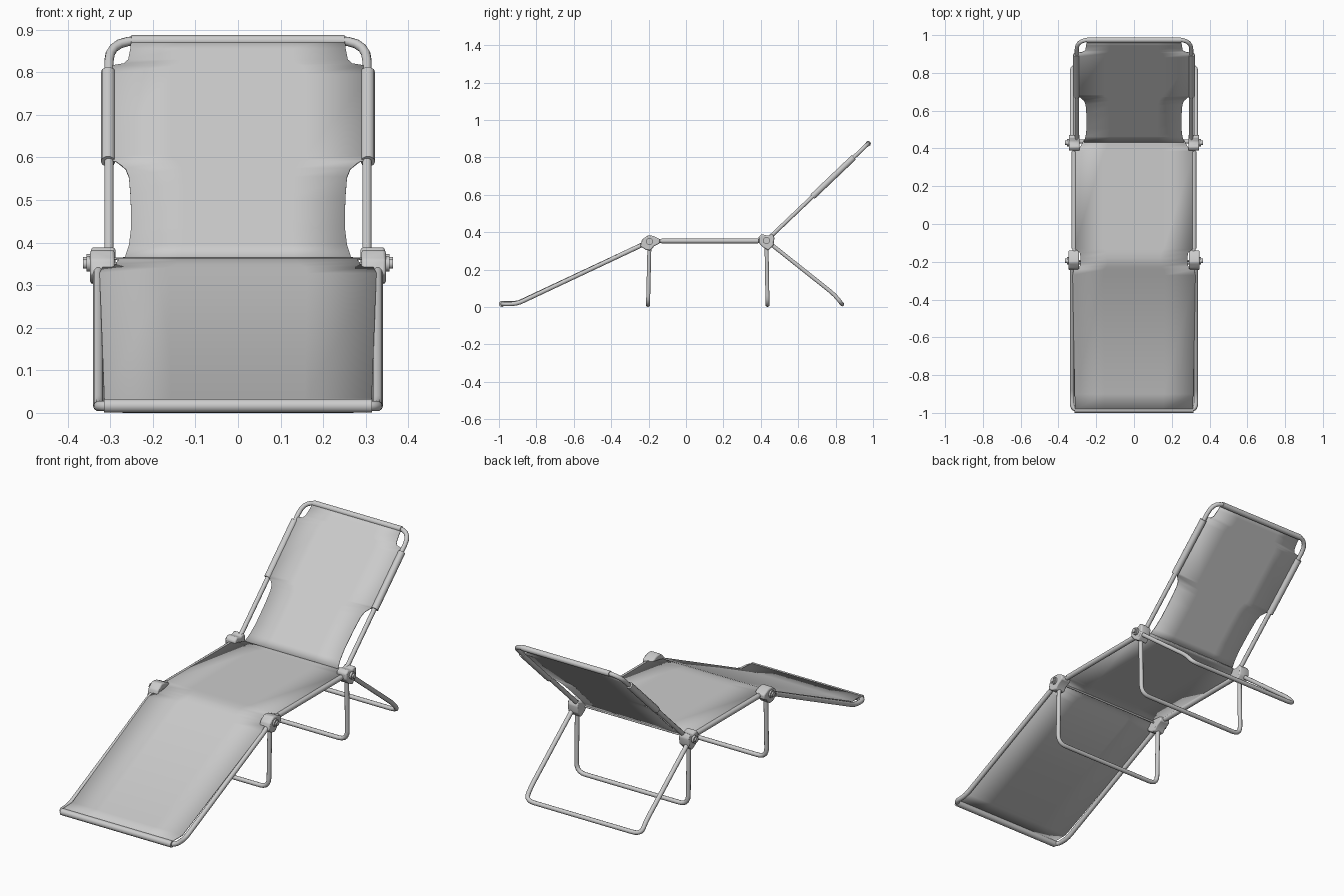
import bpy, bmesh, math
from mathutils import Vector

cube = bpy.data.objects.get("Cube")
if cube:
    bpy.data.objects.remove(cube)

grey = bpy.data.materials.new("light grey")
grey.use_nodes = True
grey.diffuse_color = (0.6, 0.6, 0.6, 1)
grey.node_tree.nodes["Principled BSDF"].inputs["Base Color"].default_value = (0.6, 0.6, 0.6, 1)


def select(ob):
    bpy.ops.object.select_all(action='DESELECT')
    ob.select_set(True)
    bpy.context.view_layer.objects.active = ob


def fillet(points, size):
    """Round the inner corners of a path."""
    pts = [Vector(p) for p in points]
    out = [pts[0]]
    for a, b, c in zip(pts, pts[1:], pts[2:]):
        p = b + (a - b).normalized() * min(size, (a - b).length * 0.48)
        q = b + (c - b).normalized() * min(size, (c - b).length * 0.48)
        for i in range(6):
            t = i / 5
            out.append(p * (1 - t) ** 2 + b * 2 * t * (1 - t) + q * t * t)
    return out + [pts[-1]]


def tube(name, points, radius, corner=0.05):
    path = fillet(points, corner) if len(points) > 2 else [Vector(p) for p in points]
    cu = bpy.data.curves.new(name, 'CURVE')
    cu.dimensions = '3D'
    cu.bevel_depth = radius
    cu.bevel_resolution = 3
    cu.use_fill_caps = True
    sp = cu.splines.new('POLY')
    sp.points.add(len(path) - 1)
    for sp_pt, p in zip(sp.points, path):
        sp_pt.co = (*p, 1)
    cu.materials.append(grey)
    ob = bpy.data.objects.new(name, cu)
    bpy.context.collection.objects.link(ob)
    select(ob)
    bpy.ops.object.convert(target='MESH')
    bpy.ops.object.shade_smooth_by_angle(angle=math.radians(40))


def u_frame(name, x, side, radius, corner=0.05):
    """U-shaped tube: side is a list of (y, z) from the hinge to the cross bar."""
    left = [(x, y, z) for y, z in side]
    right = [(-x, y, z) for y, z in reversed(side)]
    tube(name, left + right, radius, corner)


def mesh_object(name, bm, angle=40):
    bmesh.ops.recalc_face_normals(bm, faces=bm.faces)
    me = bpy.data.meshes.new(name)
    bm.to_mesh(me)
    bm.free()
    me.materials.append(grey)
    ob = bpy.data.objects.new(name, me)
    bpy.context.collection.objects.link(ob)
    select(ob)
    bpy.ops.object.shade_smooth_by_angle(angle=math.radians(angle))
    return ob


def sheet(name, rows):
    """Cloth strip from rows of (half width, y, z)."""
    bm = bmesh.new()
    last = None
    for w, y, z in rows:
        row = [bm.verts.new((w * k, y, z)) for k in (-1, -0.5, 0, 0.5, 1)]
        if last:
            for i in range(4):
                bm.faces.new((last[i], last[i + 1], row[i + 1], row[i]))
        last = row
    ob = mesh_object(name, bm, 60)
    mod = ob.modifiers.new("thickness", 'SOLIDIFY')
    mod.thickness = 0.005
    mod.offset = 0


def hub(name, profile, x0, x1):
    """Hinge bracket: a (y, z) outline extruded sideways."""
    bm = bmesh.new()
    face = bm.faces.new([bm.verts.new((x0, y, z)) for y, z in profile])
    ext = bmesh.ops.extrude_face_region(bm, geom=[face])
    moved = [v for v in ext["geom"] if isinstance(v, bmesh.types.BMVert)]
    bmesh.ops.translate(bm, verts=moved, vec=(x1 - x0, 0, 0))
    ob = mesh_object(name, bm)
    mod = ob.modifiers.new("soft edges", 'BEVEL')
    mod.width = 0.006
    mod.segments = 2


FRONT = (-0.195, 0.35)
REAR = (0.43, 0.355)

# Tube frames
u_frame("foot_frame", 0.328, [FRONT, (-0.905, 0.016), (-0.984, 0.016)], 0.012, 0.035)
u_frame("back_frame", 0.303, [REAR, (0.975, 0.874)], 0.011, 0.07)
u_frame("front_leg", 0.318, [FRONT, (-0.203, 0.011)], 0.011)
u_frame("middle_leg", 0.318, [REAR, (0.436, 0.011)], 0.011)
u_frame("rear_leg", 0.328, [REAR, (0.795, 0.065), (0.835, 0.014)], 0.011, 0.05)
tube("hinge_rod", [(-0.3, *FRONT), (0.3, *FRONT)], 0.005)

# Cloth hems wrapped round the tubes
tube("foot_hem", [(-0.315, -0.984, 0.0165), (0.315, -0.984, 0.0165)], 0.0165)
tube("head_hem", [(-0.25, 0.974, 0.873), (0.25, 0.974, 0.873)], 0.0145)


def back(z):
    return REAR[0] + (z - REAR[1]) * 1.05


for name, s in (("left", 1), ("right", -1)):
    tube(f"{name}_seat_rail", [(s * 0.315, -0.2, 0.353), (s * 0.315, 0.43, 0.353)], 0.011)
    tube(f"{name}_seat_hem", [(s * 0.317, -0.13, 0.353), (s * 0.317, 0.385, 0.353)], 0.0135)
    tube(f"{name}_back_hem", [(s * 0.305, back(z), z) for z in (0.59, 0.8)], 0.017)

    # Hinges with their bolts
    hub(f"{name}_front_hinge",
        [(-0.245, 0.325), (-0.235, 0.36), (-0.205, 0.383), (-0.175, 0.38), (-0.14, 0.363),
         (-0.14, 0.34), (-0.17, 0.325), (-0.19, 0.302), (-0.215, 0.305)], s * 0.29, s * 0.347)
    hub(f"{name}_rear_hinge",
        [(0.388, 0.345), (0.388, 0.375), (0.405, 0.39), (0.435, 0.38), (0.462, 0.39),
         (0.473, 0.37), (0.468, 0.33), (0.44, 0.302), (0.41, 0.32)], s * 0.288, s * 0.345)
    for part, (y, z) in (("front", FRONT), ("rear", REAR)):
        tube(f"{name}_{part}_bolt", [(s * 0.34, y, z), (s * 0.356, y, z)], 0.019)
        tube(f"{name}_{part}_bolt_tip", [(s * 0.35, y, z), (s * 0.364, y, z)], 0.012)

# Foot and seat cloth, notched round the hinges
sheet("seat_cloth", [
    (0.312, -0.984, 0.029), (0.314, -0.9, 0.031), (0.325, -0.27, 0.326), (0.318, -0.24, 0.340),
    (0.288, -0.225, 0.347), (0.282, -0.205, 0.355), (0.282, -0.18, 0.360), (0.288, -0.15, 0.362),
    (0.315, -0.13, 0.362), (0.317, 0.385, 0.362), (0.29, 0.40, 0.362),
    (0.275, 0.425, 0.362), (0.265, 0.447, 0.364)])

# Back cloth: narrow waist, broad shoulders, cut corners
outline = [(0.265, 0.362), (0.256, 0.39), (0.251, 0.43), (0.252, 0.50), (0.256, 0.55),
           (0.264, 0.570), (0.285, 0.587), (0.305, 0.59), (0.315, 0.60), (0.315, 0.79),
           (0.305, 0.81), (0.268, 0.816), (0.258, 0.825), (0.253, 0.85), (0.25, 0.88)]
sheet("back_cloth", [(w, back(z) - 0.003, z + 0.003) for w, z in outline])
